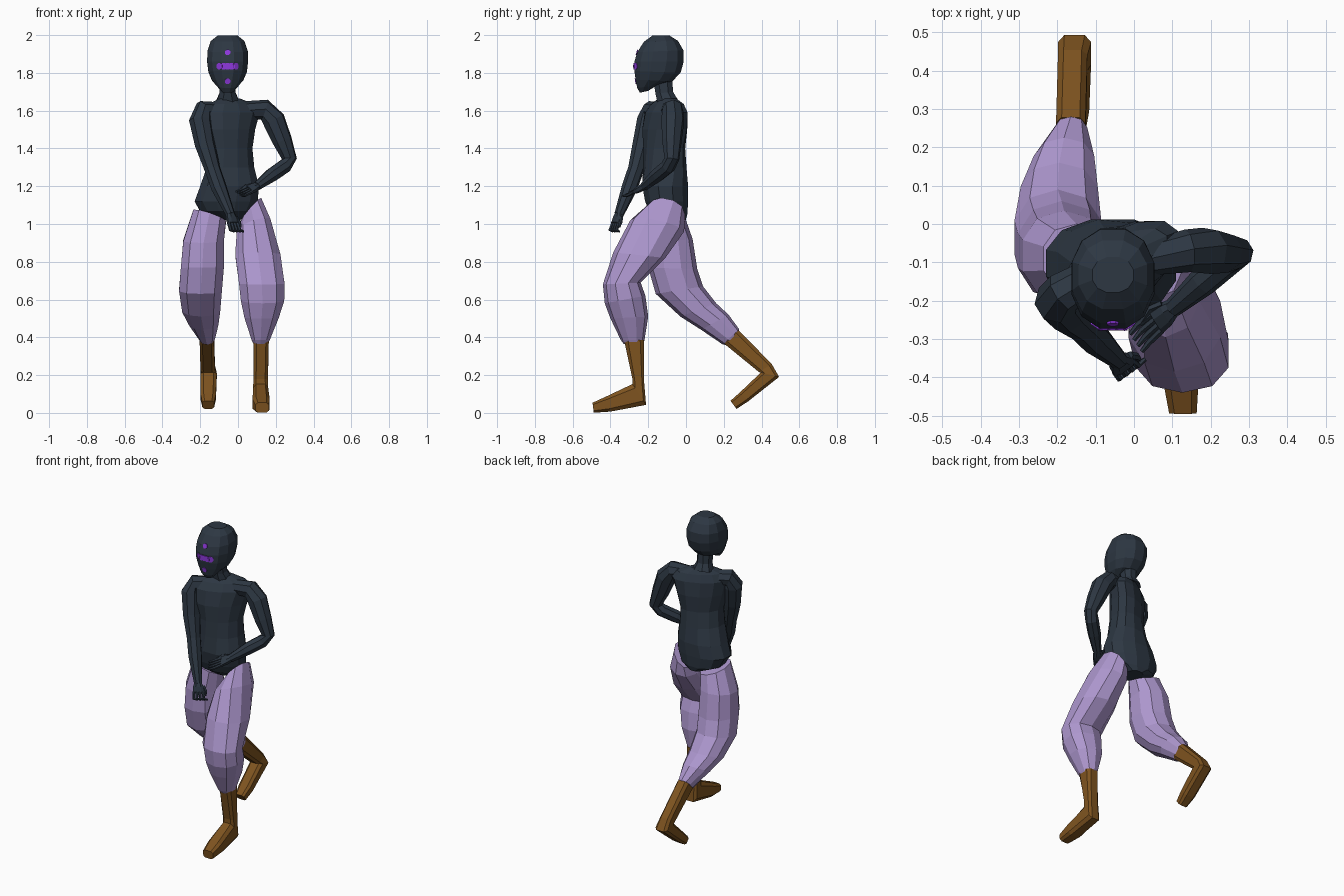
import bpy, bmesh, math
from mathutils import Vector
from mathutils.bvhtree import BVHTree


def material(name, rgb):
    m = bpy.data.materials.new(name)
    m.diffuse_color = (*rgb, 1)
    return m


DARK = material("dark slate", (0.026, 0.038, 0.055))
LILAC = material("lilac cloth", (0.42, 0.31, 0.62))
BROWN = material("brown leather", (0.21, 0.088, 0.014))
VIOLET = material("violet paint", (0.27, 0.04, 0.72))


def finish(name, bm, mat):
    bmesh.ops.recalc_face_normals(bm, faces=bm.faces)
    me = bpy.data.meshes.new(name)
    bm.to_mesh(me)
    bm.free()
    ob = bpy.data.objects.new(name, me)
    me.materials.append(mat)
    bpy.context.collection.objects.link(ob)
    return ob


def skin(bm, rings):
    """Bridge closed rings of points and cap both ends."""
    rings = [[bm.verts.new(p) for p in r] for r in rings]
    n = len(rings[0])
    for a, b in zip(rings, rings[1:]):
        for i in range(n):
            j = (i + 1) % n
            bm.faces.new((a[i], a[j], b[j], b[i]))
    bm.faces.new(rings[0])
    bm.faces.new(rings[-1])


def oval(c, u, v, n, p):
    pts = []
    for i in range(n):
        a = math.tau * (i + 0.5) / n
        s, t = math.cos(a), math.sin(a)
        pts.append(c + u * math.copysign(abs(s) ** p, s) + v * math.copysign(abs(t) ** p, t))
    return pts


def loft(bm, sections, n=10, p=0.9):
    """Section: x0, x1, front (y, z), back (y, z), optional side tilt in y and z."""
    rings = []
    for x0, x1, yf, zf, yb, zb, *tilt in sections:
        ty, tz = tilt if tilt else (0, 0)
        c = Vector(((x0 + x1) / 2, (yf + yb) / 2, (zf + zb) / 2))
        rings.append(oval(c, Vector(((x1 - x0) / 2, ty, tz)),
                          Vector((0, (yf - yb) / 2, (zf - zb) / 2)), n, p))
    skin(bm, rings)


def tube(bm, path, n=8):
    """Path points: x, y, z, radius."""
    pts = [Vector(q[:3]) for q in path]
    ref = Vector((0.5, -0.8, 0.3))
    rings = []
    for i, q in enumerate(path):
        a, b = pts[max(i - 1, 0)], pts[min(i + 1, len(pts) - 1)]
        t = (b - a).normalized()
        u = t.cross(ref).normalized()
        rings.append(oval(pts[i], u * q[3], t.cross(u) * q[3], n, 1))
    skin(bm, rings)


def part(name, sections, mat, n=10, p=0.9):
    bm = bmesh.new()
    loft(bm, sections, n, p)
    return finish(name, bm, mat)


# Torso, twisted so the right shoulder leads
part("torso", [
    (-0.10, 0.01, -0.13, 1.02, 0.00, 1.02, 0, 0),
    (-0.20, 0.08, -0.20, 1.07, 0.01, 1.05, 0, 0),
    (-0.235, 0.11, -0.22, 1.12, 0.015, 1.12, 0, 0),
    (-0.205, 0.115, -0.235, 1.20, 0.015, 1.20, 0, 0),
    (-0.17, 0.09, -0.225, 1.30, 0.00, 1.30, 0.02, 0),
    (-0.155, 0.08, -0.22, 1.40, -0.01, 1.40, 0.03, 0),
    (-0.175, 0.095, -0.22, 1.50, -0.005, 1.50, 0.05, 0),
    (-0.19, 0.12, -0.20, 1.59, -0.01, 1.59, 0.06, 0),
    (-0.16, 0.09, -0.17, 1.635, -0.03, 1.635, 0.05, 0),
    (-0.10, 0.01, -0.14, 1.665, -0.055, 1.665, 0.02, 0)], DARK, 12)

part("neck", [(-0.12, 0.01, -0.155, 1.64, -0.04, 1.66),
              (-0.10, -0.01, -0.165, 1.69, -0.065, 1.70),
              (-0.10, -0.01, -0.18, 1.78, -0.07, 1.78)], DARK, 8)

# Head
head = part("head", [
    (-0.085, -0.025, -0.245, 1.695, -0.20, 1.705),
    (-0.11, 0.00, -0.26, 1.72, -0.15, 1.735),
    (-0.14, 0.03, -0.27, 1.765, -0.07, 1.755),
    (-0.16, 0.05, -0.277, 1.81, -0.025, 1.80),
    (-0.167, 0.057, -0.277, 1.86, -0.008, 1.86),
    (-0.165, 0.055, -0.262, 1.91, -0.01, 1.92),
    (-0.147, 0.037, -0.225, 1.965, -0.04, 1.97),
    (-0.11, 0.00, -0.18, 1.997, -0.085, 1.997)], DARK, 12)

# Painted face marks, laid on the head surface
bm = bmesh.new()
bm.from_mesh(head.data)
tree = BVHTree.FromBMesh(bm)
bm.free()
bm = bmesh.new()
marks = [(0, 1.908, 0.016), (0, 1.756, 0.016)]
marks += [(dx, 1.835, 0.019) for dx in (-0.042, -0.021, 0, 0.021, 0.042)]
for dx, z, r in marks:
    hit, nor, _, _ = tree.ray_cast(Vector((-0.055 + dx, -1, z)), Vector((0, 1, 0)))
    u = nor.cross(Vector((0, 0, 1))).normalized()
    v = u.cross(nor)
    skin(bm, [oval(hit + nor * d, u * r, v * r, 8, 1) for d in (-0.002, 0.004)])
finish("face_marks", bm, VIOLET)


# Arms with hands
def arm(name, path, tip, across, curl):
    bm = bmesh.new()
    tube(bm, path)
    w, tip, across, curl = Vector(path[-1][:3]), Vector(tip), Vector(across), Vector(curl)
    knuckle = w.lerp(tip, 0.55)
    d = (knuckle - w)
    side = across.normalized()
    thick = d.cross(side).normalized()
    skin(bm, [oval(w + d * k, side * a, thick * b, 8, 0.8)
              for k, a, b in ((-0.1, 0.023, 0.02), (0.4, 0.033, 0.02), (1, 0.036, 0.015))])
    for i in range(4):
        s = side * (i - 1.5) * 0.018
        k, e = knuckle + s, tip + s * 1.1
        tube(bm, [(*k, 0.010), (*e, 0.009), (*(e + curl), 0.006)], 6)
    t = w.lerp(knuckle, 0.3) + side * 0.03
    tube(bm, [(*t, 0.011), (*(t + d * 0.6 + side * 0.012), 0.010),
              (*(t + d * 1.1 + curl * 0.5), 0.006)], 6)
    finish(name, bm, DARK)


arm("right_arm", [(-0.10, -0.13, 1.60, 0.045), (-0.185, -0.18, 1.60, 0.055),
                  (-0.20, -0.20, 1.55, 0.06), (-0.175, -0.23, 1.42, 0.054),
                  (-0.135, -0.265, 1.29, 0.043), (-0.10, -0.30, 1.19, 0.042),
                  (-0.04, -0.355, 1.05, 0.025)],
    (-0.015, -0.385, 0.968), (0.7, 0.5, 0.0), (0.02, 0.015, -0.008))
arm("left_arm", [(0.03, -0.09, 1.605, 0.045), (0.14, -0.07, 1.605, 0.056),
                 (0.19, -0.07, 1.55, 0.062), (0.235, -0.075, 1.44, 0.053),
                 (0.272, -0.075, 1.345, 0.040), (0.245, -0.095, 1.305, 0.040),
                 (0.18, -0.15, 1.26, 0.039), (0.10, -0.22, 1.20, 0.025)],
    (0.025, -0.285, 1.165), (-0.5, 0.75, 0.4), (-0.02, -0.025, -0.005))

# Baggy trouser legs: left steps forward, right trails
part("left_trouser", [
    (0.01, 0.125, -0.19, 1.09, -0.005, 1.05, 0, 0.065),
    (-0.01, 0.175, -0.295, 1.02, -0.01, 0.96, 0, 0.03),
    (-0.02, 0.23, -0.385, 0.85, -0.11, 0.82),
    (0.00, 0.252, -0.44, 0.68, -0.24, 0.69),
    (0.01, 0.25, -0.43, 0.58, -0.215, 0.62),
    (0.03, 0.22, -0.40, 0.50, -0.20, 0.51),
    (0.07, 0.17, -0.345, 0.385, -0.22, 0.385),
    (0.08, 0.16, -0.33, 0.365, -0.225, 0.365)], LILAC)
part("right_trouser", [
    (-0.24, -0.06, -0.18, 1.06, 0.00, 1.02, 0, -0.03),
    (-0.295, -0.07, -0.20, 0.90, 0.035, 0.92),
    (-0.308, -0.07, -0.20, 0.77, 0.06, 0.76),
    (-0.317, -0.08, -0.16, 0.63, 0.09, 0.67),
    (-0.30, -0.09, -0.03, 0.51, 0.16, 0.58),
    (-0.265, -0.10, 0.08, 0.44, 0.225, 0.52),
    (-0.21, -0.12, 0.195, 0.362, 0.28, 0.445),
    (-0.20, -0.125, 0.21, 0.36, 0.28, 0.43)], LILAC)

# Boots: shaft, ankle, heel, toe
part("left_boot", [
    (0.08, 0.165, -0.33, 0.385, -0.22, 0.385),
    (0.08, 0.16, -0.285, 0.18, -0.22, 0.16),
    (0.078, 0.162, -0.285, 0.155, -0.21, 0.04),
    (0.075, 0.17, -0.42, 0.09, -0.40, 0.005),
    (0.09, 0.165, -0.495, 0.055, -0.488, 0.00)], BROWN, 8, 0.55)
part("right_boot", [
    (-0.205, -0.125, 0.20, 0.365, 0.28, 0.44),
    (-0.20, -0.12, 0.385, 0.215, 0.455, 0.26),
    (-0.20, -0.11, 0.395, 0.215, 0.495, 0.19),
    (-0.20, -0.115, 0.285, 0.11, 0.33, 0.06),
    (-0.19, -0.125, 0.235, 0.065, 0.268, 0.02)], BROWN, 8, 0.55)
